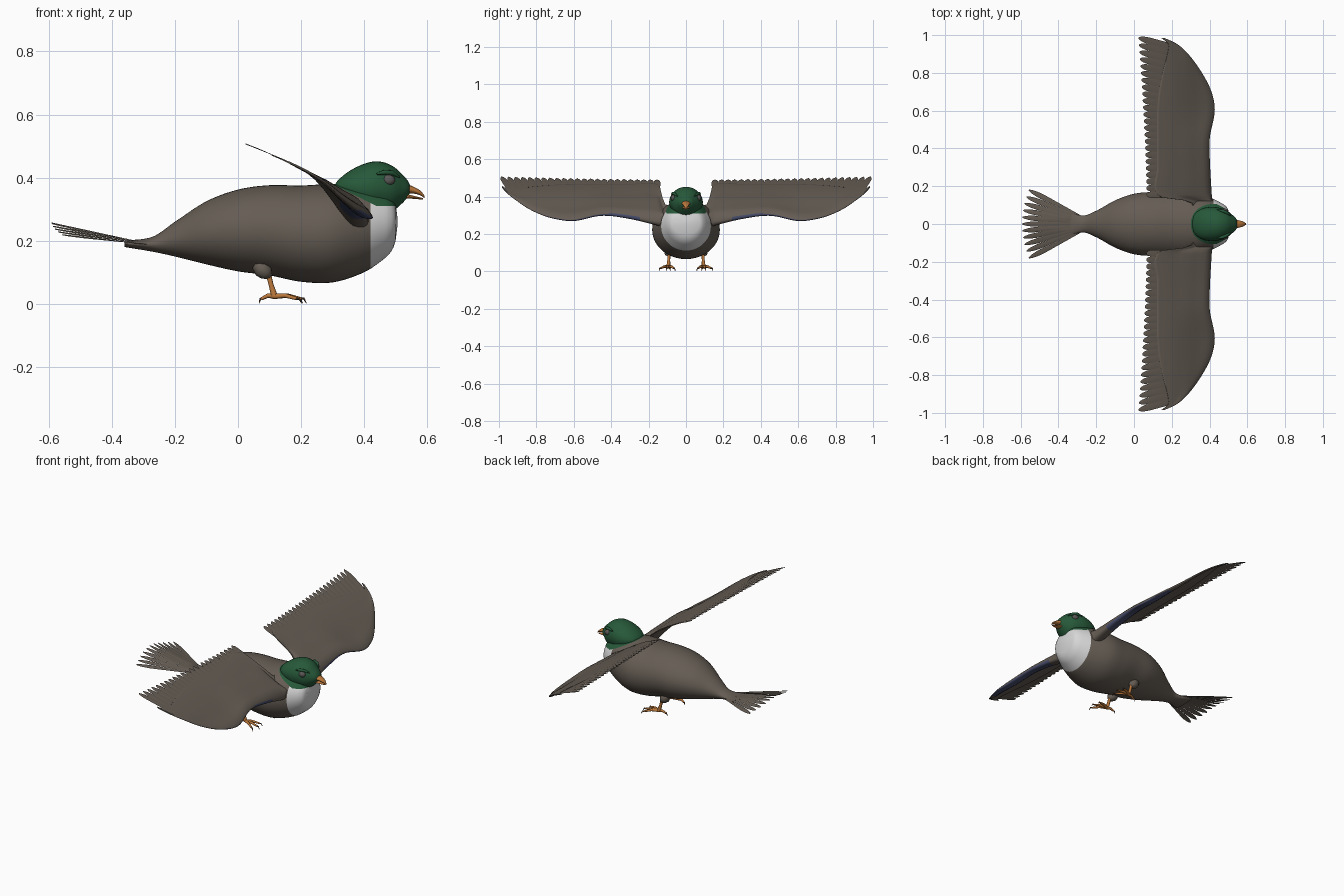
import bpy, bmesh, math
from mathutils import Vector

if bpy.data.objects.get("Cube"):
    bpy.data.objects.remove(bpy.data.objects["Cube"])


def material(name, rgb):
    m = bpy.data.materials.new(name)
    m.use_nodes = True
    m.diffuse_color = (*rgb, 1)
    bsdf = m.node_tree.nodes["Principled BSDF"]
    bsdf.inputs["Base Color"].default_value = (*rgb, 1)
    bsdf.inputs["Roughness"].default_value = 0.8
    return m


BROWN = material("brown plumage", (0.13, 0.108, 0.088))
GREEN = material("head green", (0.02, 0.1, 0.042))
WHITE = material("breast white", (0.68, 0.68, 0.68))
ORANGE = material("bill and leg orange", (0.5, 0.19, 0.045))
BLUE = material("wing blue", (0.06, 0.07, 0.145))
GREY = material("eye grey", (0.1, 0.098, 0.092))
CLAW = material("claw brown", (0.14, 0.07, 0.035))


def sample(table, t):
    """Smooth interpolation of the rows of a table keyed by the first column."""
    t = min(max(t, table[0][0]), table[-1][0])
    i = next(k for k in range(len(table) - 1) if t <= table[k + 1][0])
    a, b = table[i], table[i + 1]
    p, q = table[max(i - 1, 0)], table[min(i + 2, len(table) - 1)]
    h = b[0] - a[0]
    u = (t - a[0]) / h
    out = []
    for k in range(1, len(a)):
        ma = (b[k] - p[k]) / (b[0] - p[0]) * h
        mb = (q[k] - a[k]) / (q[0] - a[0]) * h
        out.append((2*u**3 - 3*u**2 + 1) * a[k] + (u**3 - 2*u**2 + u) * ma
                   + (3*u**2 - 2*u**3) * b[k] + (u**3 - u**2) * mb)
    return out


def finish(name, bm, mats, rule=None, mirror=False):
    bmesh.ops.recalc_face_normals(bm, faces=bm.faces)
    me = bpy.data.meshes.new(name)
    bm.to_mesh(me)
    bm.free()
    for m in mats:
        me.materials.append(m)
    if rule:
        for f in me.polygons:
            f.material_index = rule(f.center, f.normal)
    ob = bpy.data.objects.new(name, me)
    bpy.context.collection.objects.link(ob)
    if mirror:
        mod = ob.modifiers.new("other side", 'MIRROR')
        mod.use_axis = (False, True, False)
    bpy.ops.object.select_all(action='DESELECT')
    ob.select_set(True)
    bpy.context.view_layer.objects.active = ob
    bpy.ops.object.shade_smooth_by_angle(angle=math.radians(60))


def loft(bm, rings):
    """Skin closed rings of equal length and cap both ends."""
    vs = [[bm.verts.new(p) for p in r] for r in rings]
    n = len(vs[0])
    for a, b in zip(vs, vs[1:]):
        for j in range(n):
            bm.faces.new((a[j], a[(j + 1) % n], b[(j + 1) % n], b[j]))
    bm.faces.new(vs[0])
    bm.faces.new(vs[-1])


def hull(bm, table, steps=40, sides=32):
    """Loft of oval sections along x; rows are x, low z, high z, half width."""
    x0, x1 = table[0][0], table[-1][0]
    rings = []
    for i in range(steps + 1):
        u = i / steps
        u = 0.6 * u + 0.4 * (1 - math.cos(math.pi * u)) / 2
        x = x0 + (x1 - x0) * u
        lo, hi, w = sample(table, x)
        rings.append([(x, w * math.cos(a), (lo + hi) / 2 + (hi - lo) / 2 * math.sin(a))
                      for a in (math.tau * j / sides for j in range(sides))])
    loft(bm, rings)


def tube(bm, pts, radii, sides=8):
    pts = [Vector(p) for p in pts]
    rings = []
    for i, p in enumerate(pts):
        d = (pts[min(i + 1, len(pts) - 1)] - pts[max(i - 1, 0)]).normalized()
        s = d.cross(Vector((0.3, 1, 0.1))).normalized()
        t = d.cross(s)
        rings.append([p + radii[i] * (s * math.cos(a) + t * math.sin(a))
                      for a in (math.tau * j / sides for j in range(sides))])
    loft(bm, rings)


def feather(bm, base, tip, width, height, root):
    """Thin round-tipped vane with a slight ridge; height gives z at a point and distance along."""
    base, tip = Vector(base), Vector(tip)
    side = Vector((-(tip - base).y, (tip - base).x)).normalized()
    rows = []
    for i in range(13):
        u = 1 - (1 - i / 12) ** 1.7
        w = width * min(1, root + u) * math.sqrt(max(0.02, 1 - max(0, (u - 0.7) / 0.3) ** 2))
        row = []
        for k in (-1, 0, 1):
            p = base.lerp(tip, u) + side * w * k
            row.append(bm.verts.new((*p, height(p, u) + .003 * u * (1 - abs(k)))))
        rows.append(row)
    for a, b in zip(rows, rows[1:]):
        for k in (0, 1):
            bm.faces.new((a[k], a[k + 1], b[k + 1], b[k]))


# Body, cut cleanly along the borders of the green neck and white breast
body = [(-.36, .18, .2, .07), (-.27, .165, .213, .045), (-.2, .15, .26, .07),
        (-.1, .125, .325, .125), (0, .103, .362, .16), (.1, .09, .376, .17),
        (.2, .07, .375, .178), (.3, .068, .38, .178), (.4, .1, .375, .142),
        (.46, .14, .362, .112), (.485, .165, .347, .095), (.5, .2, .32, .072),
        (.506, .25, .27, .02)]
bm = bmesh.new()
hull(bm, body, 80, 48)
for co, no in (((.42, 0, 0), (1, 0, 0)), ((0, 0, .31), (0, 0, 1)),
               ((.44, 0, .31), (.5, 0, 1))):
    bmesh.ops.bisect_plane(bm, geom=bm.verts[:] + bm.edges[:] + bm.faces[:],
                           plane_co=co, plane_no=no)


def body_colour(c, n):
    if c.z > .31 and c.z > .31 + (.44 - c.x) * .5:
        return 1
    return 2 if c.x > .42 else 0


finish("body", bm, [BROWN, GREEN, WHITE], body_colour)

# Head with brow ridges
bm = bmesh.new()
hull(bm, [(.305, .365, .375, .01), (.32, .345, .395, .05), (.36, .315, .425, .08),
          (.41, .29, .447, .09), (.45, .29, .451, .086), (.49, .295, .437, .072),
          (.52, .318, .411, .049), (.54, .342, .388, .03), (.547, .36, .372, .012)])
finish("head", bm, [GREEN])
bm = bmesh.new()
tube(bm, [(.44, .077, .412), (.465, .071, .417), (.49, .061, .415), (.512, .045, .402)],
     [.003, .008, .008, .003])
finish("brows", bm, [GREEN], mirror=True)

# Bill, upper and lower halves
for name, rows in (("upper_bill", [(.52, .346, .384, .03), (.55, .35, .374, .021),
                                   (.578, .344, .359, .013), (.592, .334, .342, .004)]),
                   ("lower_bill", [(.52, .334, .352, .024), (.555, .333, .343, .016),
                                   (.586, .33, .335, .005)])):
    bm = bmesh.new()
    hull(bm, rows, 12, 16)
    finish(name, bm, [ORANGE])

# Eyes
bm = bmesh.new()
bmesh.ops.create_uvsphere(bm, u_segments=16, v_segments=10, radius=1)
for v in bm.verts:
    v.co = Vector((.477 + .021 * v.co.x, .067 + .015 * v.co.y, .392 + .017 * v.co.z))
finish("eyes", bm, [GREY], mirror=True)

# Wings: thick arm at the leading edge thinning into a sheet
# edge rows: y, front x, back x, arm thickness, arm lift
slope = [(.02, .507), (.1, .475), (.2, .43), (.27, .387), (.33, .337), (.38, .3), (.43, .27)]
edge = [(.08, .40, .31, .04, -.03), (.12, .41, .29, .04, -.03), (.145, .41, .13, .038, -.028),
        (.3, .402, .12, .026, 0), (.45, .4, .12, .02, .014), (.6, .427, .12, .018, 0),
        (.7, .41, .13, .014, 0), (.8, .36, .15, .01, 0), (.9, .287, .175, .006, 0),
        (.955, .225, .18, .004, 0), (.985, .16, .145, .003, 0)]


def wing_z(x):
    return sample(slope, x)[0]


bm = bmesh.new()
rings = []
for i in range(61):
    y = .08 + .905 * i / 60
    front, back, thick, lift = sample(edge, y)
    ring = []
    for j in range(32):
        a = math.tau * j / 32
        s = ((1 - math.cos(a)) / 2) ** 1.2
        half = min(1, math.sqrt(s / .12)) * max(.002, thick * (1 - max(0, s - .12) / .5))
        x = front + (back - front) * s
        up = half * (0 if j == 0 else 1 if j < 16 else -1)
        ring.append((x + up * .5, y, wing_z(x) + up * .9 + lift * (1 - s) ** 2))
    rings.append(ring)
loft(bm, rings)
finish("wings", bm, [BROWN, BLUE],
       lambda c, n: int(n.z < .3 and .24 < c.y < .76 and c.x > sample(edge, c.y)[0] - .08),
       mirror=True)

# Flight feathers, sweeping outward toward the wing tip
bm = bmesh.new()
count = 24
for i in range(count):
    u = i / (count - 1)
    y = .155 + .805 * u
    back = sample(edge, y)[1]
    feather(bm, (back + .05, y - .03 * u ** 2), (.066 - .042 * u ** 1.5, y + .025 * u ** 2),
            .0175, lambda p, t: wing_z(p.x), root=.8)
finish("flight_feathers", bm, [BROWN], mirror=True)

# Tail fan, highest along the middle
bm = bmesh.new()
for i in range(-5, 6):
    a = i / 5
    feather(bm, (-.27, .035 * a), (-.592 + .035 * a * a, .18 * a), .0145,
            lambda p, t: .188 + .067 * t - .25 * max(0, abs(p.y) - .03), root=.25)
finish("tail_feathers", bm, [BROWN])

# Thighs
bm = bmesh.new()
tube(bm, [(.06, .085, .125), (.075, .09, .11), (.09, .092, .097), (.103, .092, .085)],
     [.02, .027, .023, .009], 16)
finish("thighs", bm, [BROWN], mirror=True)

# Legs, toes and claws
legs, claws = bmesh.new(), bmesh.new()
tube(legs, [(.095, .092, .1), (.105, .092, .06), (.115, .094, .026)], [.009, .008, .011])
for dx, dy in ((.075, -.03), (.085, .008), (.072, .042), (-.04, -.008)):
    root = Vector((.115, .094, .024))
    step = Vector((dx, dy, 0))
    down = Vector((0, 0, -.008))
    tube(legs, [root, root + step * .5 + Vector((0, 0, .002)), root + step + down],
         [.009, .007, .005])
    tube(claws, [root + step * .97 + down, root + step * 1.1 + down * .9, root + step * 1.2 + down * 2.8],
         [.0045, .0035, .001], 6)
finish("legs", legs, [ORANGE], mirror=True)
finish("claws", claws, [CLAW], mirror=True)
